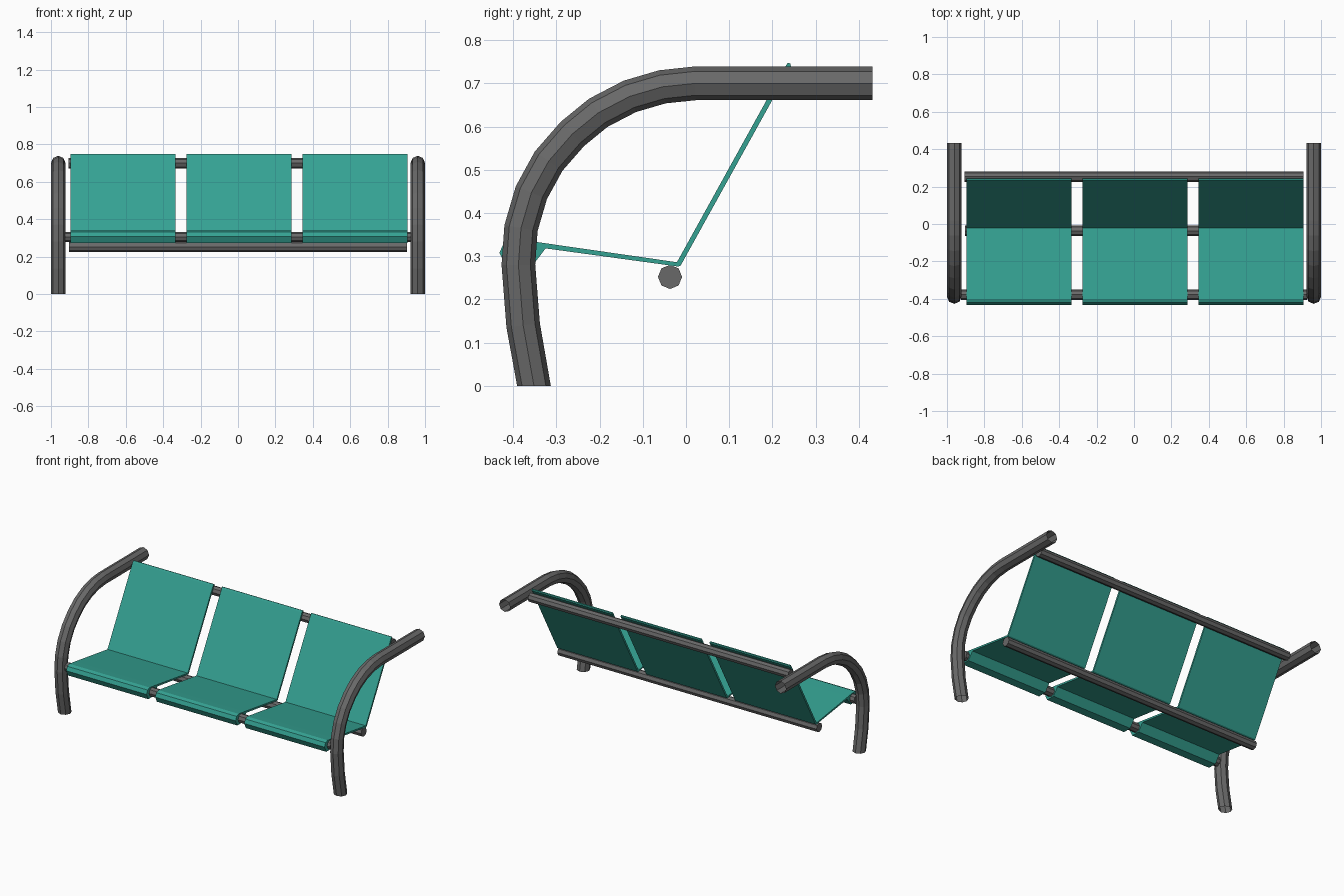
import bpy, bmesh, math
from mathutils import Vector

if "Cube" in bpy.data.objects:
    bpy.data.objects.remove(bpy.data.objects["Cube"])


def material(name, color):
    m = bpy.data.materials.new(name)
    m.diffuse_color = (*color, 1)
    m.use_nodes = True
    m.node_tree.nodes["Principled BSDF"].inputs["Base Color"].default_value = m.diffuse_color
    return m


TEAL = material("teal", (0.035, 0.36, 0.29))
GREY = material("grey metal", (0.14, 0.14, 0.14))


def finish(name, bm, mat):
    bmesh.ops.recalc_face_normals(bm, faces=bm.faces)
    me = bpy.data.meshes.new(name)
    bm.to_mesh(me)
    bm.free()
    me.materials.append(mat)
    ob = bpy.data.objects.new(name, me)
    bpy.context.collection.objects.link(ob)
    return ob


def tube(name, x, path, r, sides=8):
    """Open octagonal tube along a (y, z) path."""
    bm = bmesh.new()
    pts = [Vector((x, y, z)) for y, z in path]
    rings = []
    for i, p in enumerate(pts):
        a = (p - pts[i - 1]).normalized() if i else Vector()
        b = (pts[i + 1] - p).normalized() if i < len(pts) - 1 else Vector()
        n = (a + b).normalized().cross(Vector((1, 0, 0)))
        if i == 0:
            n = Vector((0, 1, 0))          # foot is cut level with the ground
        ring = []
        for k in range(sides):
            t = math.tau * k / sides
            ring.append(bm.verts.new(p + Vector((r * math.cos(t), 0, 0)) + n * r * math.sin(t)))
        rings.append(ring)
    # keep ring winding consistent
    for ra, rb in zip(rings, rings[1:]):
        for k in range(sides):
            j = (k + 1) % sides
            bm.faces.new((ra[k], ra[j], rb[j], rb[k]))
    return finish(name, bm, GREY)


def extrude_profile(name, pts, x0, x1, mat):
    """Closed (y, z) profile swept along x, capped at both ends."""
    bm = bmesh.new()
    a = [bm.verts.new((x0, y, z)) for y, z in pts]
    b = [bm.verts.new((x1, y, z)) for y, z in pts]
    bm.faces.new(a)
    bm.faces.new(b[::-1])
    for i in range(len(pts)):
        j = (i + 1) % len(pts)
        bm.faces.new((a[i], a[j], b[j], b[i]))
    return finish(name, bm, mat)


# Bent side frames: front leg curving into armrest
frame_path = [(-0.352, 0), (-0.377, 0.14), (-0.388, 0.28), (-0.382, 0.365),
              (-0.358, 0.447), (-0.318, 0.52), (-0.263, 0.583), (-0.203, 0.632),
              (-0.13, 0.67), (-0.055, 0.692), (0.02, 0.70), (0.432, 0.70)]
for side, x in (("left", -0.961), ("right", 0.961)):
    tube(side + "_frame", x, frame_path, 0.039)

# Cross rails
for name, y, z, hx in (("front_rail", -0.378, 0.305, 0.925),
                       ("middle_rail", -0.037, 0.252, 0.903),
                       ("top_rail", 0.253, 0.70, 0.906)):
    octagon = [(y + 0.028 * math.cos(math.tau * k / 8), z + 0.028 * math.sin(math.tau * k / 8))
               for k in range(8)]
    extrude_profile(name, octagon, -hx, hx, GREY)

# Seat shells: rolled front lip, seat pan, reclined back with small top curl
shell = [(-0.325, 0.318), (-0.018, 0.276), (-0.012, 0.279), (0.235, 0.725),
         (0.243, 0.738), (0.242, 0.746), (0.236, 0.748), (0.229, 0.738),
         (-0.021, 0.286), (-0.34, 0.332), (-0.40, 0.340), (-0.421, 0.332),
         (-0.432, 0.308), (-0.414, 0.272), (-0.36, 0.272)]
for i, x in enumerate((-0.615, 0.005, 0.625)):
    extrude_profile(f"seat_{i + 1}", shell, x - 0.28, x + 0.28, TEAL)
